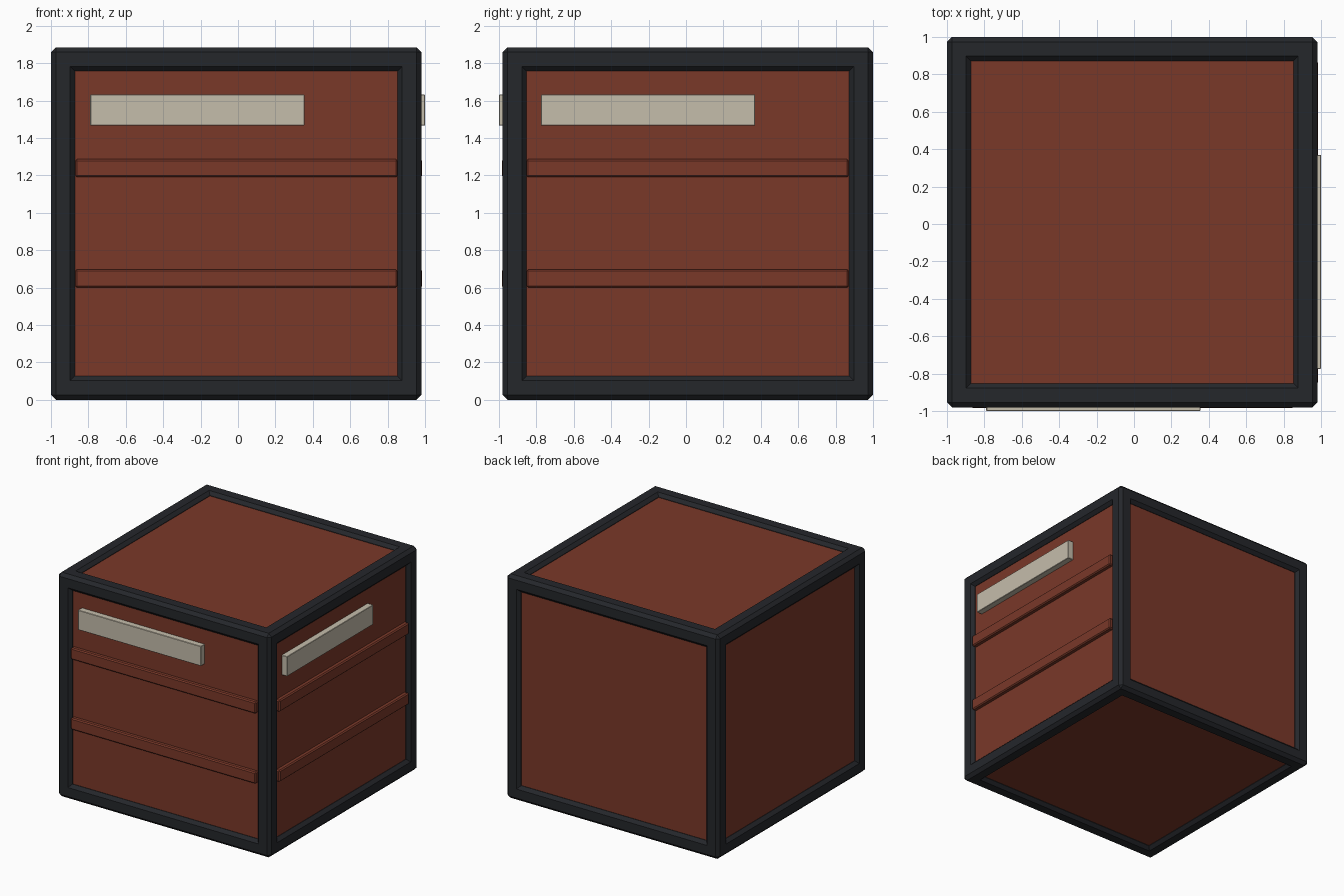
import bpy
from mathutils import Vector

if "Cube" in bpy.data.objects:
    bpy.data.objects.remove(bpy.data.objects["Cube"])

LO = Vector((-1.0, -0.98, 0.0))      # frame bounds
HI = Vector((0.98, 1.0, 1.885))
BEAM, RECESS = 0.128, 0.03


def material(name, rgb):
    m = bpy.data.materials.new(name)
    m.diffuse_color = (*rgb, 1.0)
    m.use_nodes = True
    m.node_tree.nodes["Principled BSDF"].inputs["Base Color"].default_value = m.diffuse_color
    return m


RUST = material("rust_paint", (0.195, 0.04, 0.022))
DARK = material("dark_frame", (0.018, 0.02, 0.024))
CREAM = material("cream_plate", (0.56, 0.51, 0.41))


def box(name, lo, hi, mat, bevel=0.0):
    lo, hi = Vector(lo), Vector(hi)
    bpy.ops.mesh.primitive_cube_add(size=1, location=(lo + hi) / 2)
    ob = bpy.context.object
    ob.name = name
    ob.scale = hi - lo
    bpy.ops.object.transform_apply(location=False, rotation=False, scale=True)
    ob.data.materials.append(mat)
    if bevel:
        mod = ob.modifiers.new("chamfer", "BEVEL")
        mod.width = bevel
        mod.segments = 1
    return ob


# Recessed crate body
inset = Vector((RECESS,) * 3)
box("crate_body", LO + inset, HI - inset, RUST)

# Twelve chamfered frame beams, four along each axis
for axis in range(3):
    a, b = [i for i in range(3) if i != axis]
    for side_a in (0, 1):
        for side_b in (0, 1):
            lo, hi = LO.copy(), HI.copy()
            for i, side in ((a, side_a), (b, side_b)):
                if side:
                    lo[i] = HI[i] - BEAM
                else:
                    hi[i] = LO[i] + BEAM
            box(f"frame_beam_{'xyz'[axis]}", lo, hi, DARK, 0.026)

# Raised ribs on the front and right faces
for z in (0.6, 1.19):
    box("front_rib", (-0.87, -0.985, z), (0.853, -0.93, z + 0.097), RUST, 0.009)
    box("right_rib", (0.93, -0.853, z), (0.985, 0.87, z + 0.097), RUST, 0.009)

# Blank plates on the front and right faces
box("front_plate", (-0.79, -1.0, 1.466), (0.355, -0.94, 1.632), CREAM, 0.003)
box("right_plate", (0.94, -0.775, 1.466), (1.0, 0.37, 1.632), CREAM, 0.003)
